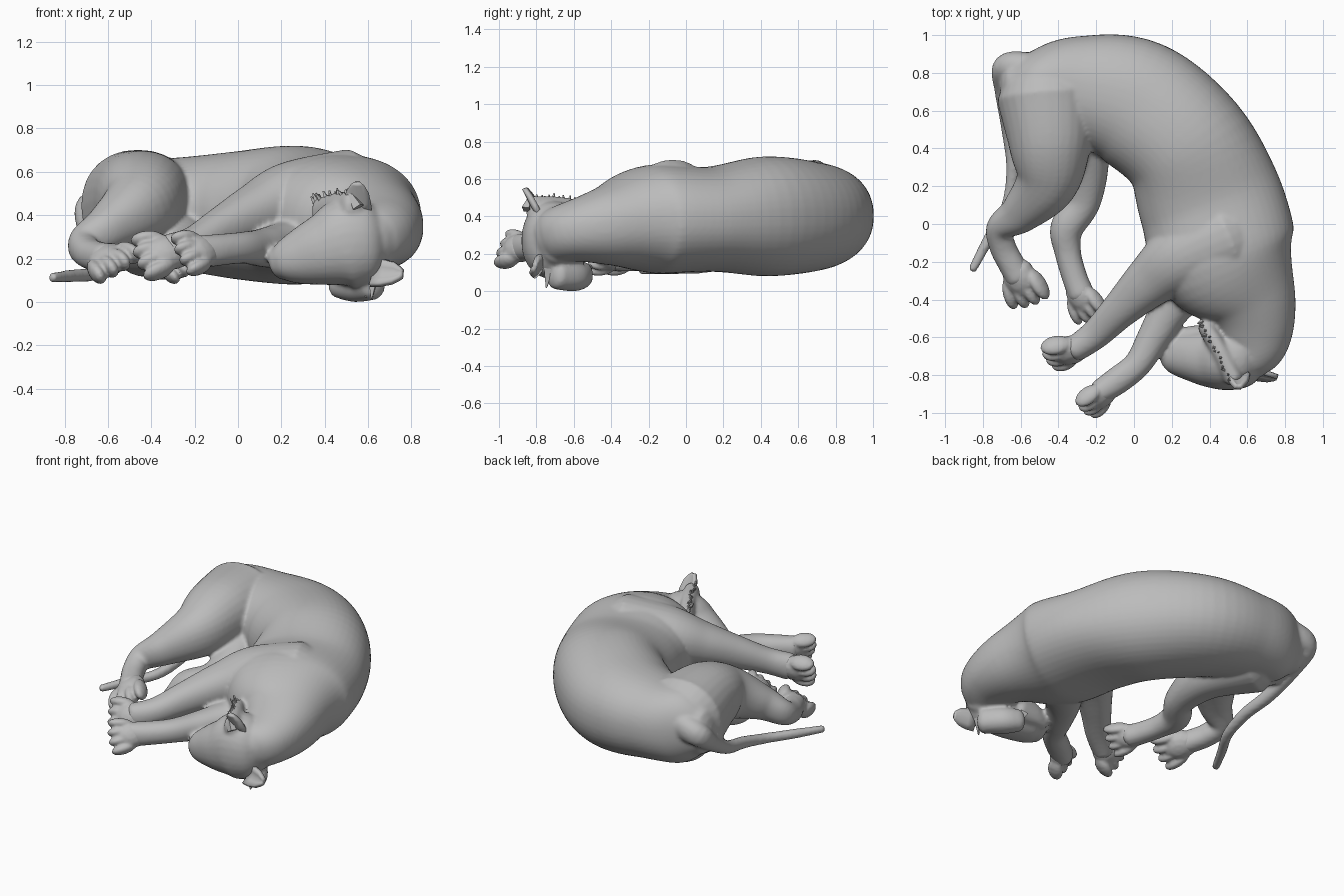
import bpy, bmesh, math, random
from mathutils import Vector, Matrix

random.seed(4)
cube = bpy.data.objects.get("Cube")
if cube:
    bpy.data.objects.remove(cube)

coat = bpy.data.materials.new("grey coat")
coat.use_nodes = True
GREY = (0.5, 0.5, 0.5, 1)
coat.diffuse_color = GREY
coat.node_tree.nodes["Principled BSDF"].inputs["Base Color"].default_value = GREY
UP = Vector((0, 0, 1))


def finish(name, bm, angle=40):
    bmesh.ops.recalc_face_normals(bm, faces=bm.faces)
    mesh = bpy.data.meshes.new(name)
    bm.to_mesh(mesh)
    bm.free()
    mesh.materials.append(coat)
    ob = bpy.data.objects.new(name, mesh)
    bpy.context.collection.objects.link(ob)
    bpy.ops.object.select_all(action="DESELECT")
    bpy.context.view_layer.objects.active = ob
    ob.select_set(True)
    bpy.ops.object.shade_smooth_by_angle(angle=math.radians(angle))
    return ob


def spline(rows, steps):
    """Catmull-Rom through rows of any width."""
    out = []
    for i in range(len(rows) - 1):
        a, b, c, d = (rows[max(0, min(len(rows) - 1, i + k))] for k in (-1, 0, 1, 2))
        for s in range(steps):
            t = s / steps
            out.append([q + t / 2 * (r - p + t * (2 * p - 5 * q + 4 * r - w + t * (3 * (q - r) + w - p)))
                        for p, q, r, w in zip(a, b, c, d)])
    return out + [list(rows[-1])]


def loft(name, rows, sides=28, steps=7):
    """Slightly squared tube with rounded ends; each row is x, y, z, half width, half height."""
    rows = spline([r if len(r) == 5 else (*r, r[3]) for r in rows], steps)
    pts = [Vector(r[:3]) for r in rows]
    stations = []
    for i, r in enumerate(rows):
        t = (pts[min(i + 1, len(pts) - 1)] - pts[max(i - 1, 0)]).normalized()
        stations.append((pts[i], t, r[3], r[4]))

    # shrinking rings that dome over each end
    def dome(st, sign):
        p, t, w, h = st
        return [(p + t * sign * min(w, h) * 0.6 * math.sin(a), t, w * math.cos(a), h * math.cos(a))
                for a in (0.5, 0.95, 1.3)]
    stations = dome(stations[0], -1)[::-1] + stations + dome(stations[-1], 1)

    def squared(v):
        return math.copysign(abs(v) ** 0.92, v)
    bm = bmesh.new()
    rings = []
    for p, t, w, h in stations:
        side = t.cross(UP).normalized()
        top = side.cross(t)
        rings.append([bm.verts.new(p + side * w * squared(math.cos(a)) + top * h * squared(math.sin(a)))
                      for a in (math.tau * k / sides for k in range(sides))])
    for r0, r1 in zip(rings, rings[1:]):
        for k in range(sides):
            bm.faces.new((r0[k], r0[k - 1], r1[k - 1], r1[k]))
    bm.faces.new(rings[0])
    bm.faces.new(rings[-1][::-1])
    return finish(name, bm)


def fuse(parts, voxel, rounds):
    """Merge overlapping parts into one soft skin named after the first."""
    bpy.ops.object.select_all(action="DESELECT")
    for ob in parts:
        ob.select_set(True)
    bpy.context.view_layer.objects.active = parts[0]
    bpy.ops.object.join()
    skin = parts[0].modifiers.new("skin", "REMESH")
    skin.mode = "VOXEL"
    skin.voxel_size = voxel
    skin.use_smooth_shade = True
    soft = parts[0].modifiers.new("soften", "SMOOTH")
    soft.factor = 0.5
    soft.iterations = rounds


def frame(origin, forward, across):
    """Matrix with x along forward and y close to across."""
    f = Vector(forward).normalized()
    n = f.cross(Vector(across)).normalized()
    return Matrix.Translation(origin) @ Matrix((f, n.cross(f), n)).transposed().to_4x4()


def paw(name, wrist, tip, across, size=0.1):
    """Pad with four long fanned toes."""
    wrist, tip = Vector(wrist), Vector(tip)
    length = (tip - wrist).length
    m = frame(wrist, tip - wrist, across)
    bm = bmesh.new()

    def blob(loc, scale, turn=0):
        bmesh.ops.create_uvsphere(bm, u_segments=12, v_segments=8, radius=1,
                                  matrix=m @ Matrix.Translation(loc) @ Matrix.Rotation(turn, 4, "Z")
                                  @ Matrix.Diagonal((*scale, 1)))
    blob((length * 0.3, 0, 0), (length * 0.5, size * 0.8, size * 0.62))
    for k in (-1.5, -0.5, 0.5, 1.5):
        blob((length * (0.64 - 0.05 * abs(k)), k * size * 0.5, 0),
             (length * 0.4, size * 0.32, size * 0.48), k * 0.12)
    return finish(name, bm)


# Curled torso from rump to neck
torso = loft("body", [(-.64, .74, .42, .12, .16), (-.52, .73, .42, .205, .24), (-.3, .715, .41, .285, .255),
                      (0, .64, .40, .345, .295), (.27, .42, .40, .35, .32), (.405, .12, .385, .385, .28),
                      (.49, -.18, .385, .38, .29), (.615, -.42, .35, .25, .215), (.635, -.6, .32, .195, .165),
                      (.59, -.7, .29, .15, .15)], sides=48)

# Head with the muzzle towards -x, nose, jaw and cheeks
head = [
    loft("head", [(.66, -.69, .27, .10, .13), (.6, -.7, .27, .155, .19), (.5, -.71, .27, .17, .21),
                  (.4, -.71, .24, .155, .17), (.3, -.7, .21, .13, .135), (.23, -.69, .19, .11, .105),
                  (.195, -.68, .18, .09, .08)]),
    loft("nose", [(.22, -.76, .2, .035, .04), (.175, -.735, .19, .025, .035)], sides=10),
    loft("jaw", [(.42, -.6, .22, .07, .1), (.3, -.59, .2, .05, .07), (.22, -.6, .18, .035, .05)]),
    loft("lower_cheek", [(.46, -.55, .09, .06, .07), (.54, -.6, .08, .08, .08), (.62, -.69, .09, .07, .08)]),
    loft("upper_cheek", [(.38, -.54, .41, .045, .07), (.46, -.68, .43, .05, .075), (.53, -.82, .44, .05, .07)])]

# Legs on the upper side, then on the lower side
legs = [
    loft("left_front_leg", [(.5, -.07, .47, .22, .235), (.25, -.18, .47, .185, .18), (.09, -.3, .42, .14, .13),
                            (-.07, -.45, .34, .1), (-.2, -.58, .27, .08), (-.31, -.66, .23, .07, .085)]),
    loft("right_front_leg", [(.46, -.16, .28, .18), (.23, -.4, .26, .115), (.11, -.59, .25, .088),
                             (.02, -.74, .25, .073), (-.09, -.83, .24, .073), (-.18, -.89, .23, .065, .077)]),
    loft("left_hind_leg", [(-.46, .67, .44, .265, .265), (-.445, .42, .47, .22, .22), (-.465, .22, .43, .168, .17),
                           (-.6, .06, .34, .11, .11), (-.71, -.02, .27, .072, .08), (-.695, -.12, .23, .07),
                           (-.65, -.21, .21, .07), (-.61, -.28, .2, .072)]),
    loft("right_hind_leg", [(-.4, .63, .32, .21), (-.27, .38, .26, .14), (-.265, .13, .21, .093),
                            (-.355, -.02, .19, .088), (-.35, -.15, .18, .07), (-.315, -.28, .175, .067),
                            (-.28, -.37, .175, .07)])]

# Tail sweeping under the hind legs
tail = loft("tail", [(-.56, .82, .47, .09), (-.675, .825, .43, .075), (-.685, .7, .33, .052), (-.66, .5, .22, .042),
                     (-.64, .3, .17, .037), (-.67, .1, .13, .032), (-.77, -.08, .12, .029), (-.855, -.24, .112, .023)])
fuse([torso, tail, *head, *legs], 0.012, 5)

# Paws
for paw_spec in (
        ("left_front_paw", (-.28, -.65, .235), (-.475, -.71, .2), (.3, .7, 1), .115),
        ("right_front_paw", (-.13, -.86, .235), (-.275, -.995, .22), (-.5, .4, 1), .105),
        ("left_hind_paw", (-.63, -.22, .205), (-.54, -.435, .165), (.8, .3, .5), .118),
        ("right_hind_paw", (-.31, -.32, .18), (-.215, -.515, .165), (.6, .3, .5), .1)):
    fuse([paw(*paw_spec)], 0.009, 2)


def ear(name, base, tip, across, width):
    """Cupped, rounded ear flap."""
    base, tip = Vector(base), Vector(tip)
    m = frame(base, tip - base, across)
    length = (tip - base).length
    bm = bmesh.new()
    rows = []
    for u in (0, 0.35, 0.7, 0.92, 1):
        w = width * math.sqrt(max(0.06, 1 - u ** 2.5))
        rows.append([bm.verts.new(m @ Vector((u * length, v * w, 0.35 * w * v * v))) for v in (-1, -.5, 0, .5, 1)])
    for a, b in zip(rows, rows[1:]):
        for k in range(4):
            bm.faces.new((a[k], a[k + 1], b[k + 1], b[k]))
    ob = finish(name, bm)
    solid = ob.modifiers.new("thickness", "SOLIDIFY")
    solid.thickness = 0.025
    solid.offset = 0


ear("left_ear", (.55, -.79, .4), (.55, -.865, .55), (1, 0, -0.2), .06)
ear("right_ear", (.62, -.77, .13), (.76, -.81, .13), (0, 0.4, 1), .065)


def ruff(name, start, end, lean, count, size):
    """Row of ragged fur tufts along a cheek."""
    start, end = Vector(start), Vector(end)
    bm = bmesh.new()
    for i in range(count):
        p = start.lerp(end, i / (count - 1))
        d = Vector(lean) + Vector([random.uniform(-.35, .35) for _ in range(3)])
        m = frame(p, d, end - start) @ Matrix.Rotation(math.pi / 2, 4, "Y")
        bmesh.ops.create_cone(bm, segments=4, cap_ends=True, radius1=size * .3, radius2=.004,
                              depth=size * random.uniform(0.8, 1.2), matrix=m)
    finish(name, bm, 20)


ruff("left_cheek_fur", (.36, -.52, .45), (.53, -.84, .48), (-.4, .1, 1), 16, .1)
ruff("right_cheek_fur", (.46, -.53, .09), (.62, -.74, .07), (.1, .2, -1), 10, .11)
